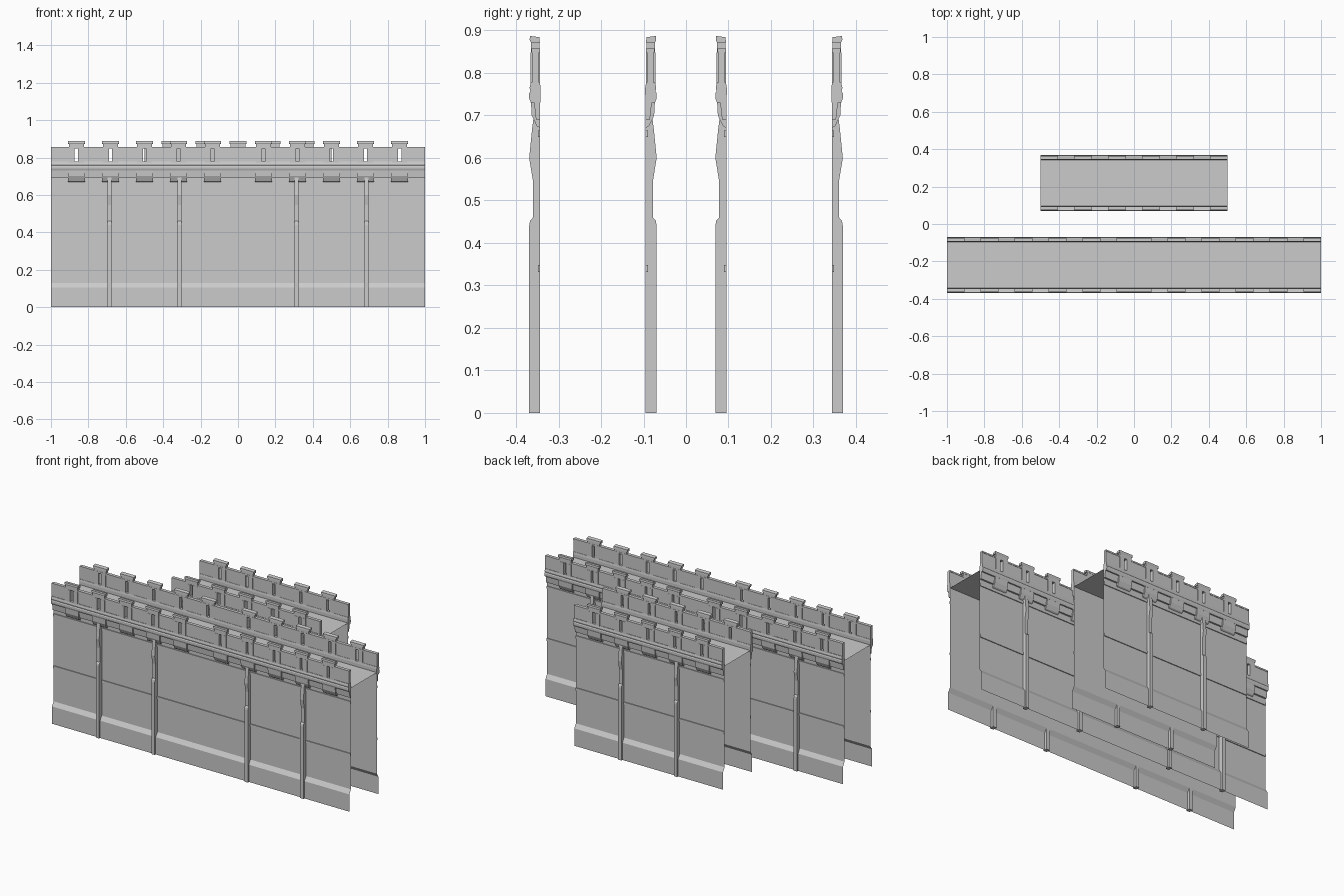
import bpy
import bmesh

old = bpy.data.objects.get("Cube")
if old:
    bpy.data.objects.remove(old, do_unlink=True)

stone = bpy.data.materials.new("grey_stone")
stone.use_nodes = True
GREY = (0.6, 0.6, 0.6, 1)
stone.diffuse_color = GREY
stone.node_tree.nodes["Principled BSDF"].inputs["Base Color"].default_value = GREY

PLANE = 0.124      # distance of each wall face from its wall's centre line
DECK = 0.745       # height of the walkway
SPACING = 0.182    # distance between merlons
SLIT = 0.009       # half width of an arrow slit


class Part:
    """One mesh object; profiles are (outward depth, height) pairs."""

    def __init__(self, name, centre_y, side):
        self.name, self.cy, self.side = name, centre_y, side
        self.bm = bmesh.new()

    def ring(self, profile, x):
        return [self.bm.verts.new((x, self.cy + self.side * (PLANE + d), z))
                for d, z in profile]

    def sheet(self, profile, x0, x1):
        a, b = self.ring(profile, x0), self.ring(profile, x1)
        for i in range(len(a) - 1):
            f = self.bm.faces.new((a[i], b[i], b[i + 1], a[i + 1]))
            if self.side > 0:
                f.normal_flip()

    def prism(self, profile, x0, x1):
        a, b = self.ring(profile, x0), self.ring(profile, x1)
        n = len(a)
        faces = [self.bm.faces.new(a), self.bm.faces.new(b)]
        for i in range(n):
            j = (i + 1) % n
            faces.append(self.bm.faces.new((a[i], a[j], b[j], b[i])))
        bmesh.ops.recalc_face_normals(self.bm, faces=faces)

    def box(self, x0, x1, d0, d1, z0, z1):
        self.prism([(d0, z0), (d1, z0), (d1, z1), (d0, z1)], x0, x1)

    def finish(self):
        mesh = bpy.data.meshes.new(self.name)
        self.bm.to_mesh(mesh)
        self.bm.free()
        mesh.materials.append(stone)
        bpy.context.collection.objects.link(bpy.data.objects.new(self.name, mesh))


WALL = [(0.016, 0), (0.016, 0.105), (0, 0.13), (0, DECK)]
PILASTER = [(0, 0), (0.026, 0), (0.026, 0.44), (0.024, 0.452), (0.017, 0.46),
            (0.017, 0.545), (0.026, 0.60), (0.019, 0.67), (0.015, 0.70), (0, 0.70)]
CORBEL = [(0, 0.67), (0.008, 0.675), (0.02, 0.70), (0.022, 0.735), (0, 0.735)]
SMALL_CORBEL = [(0, 0.69), (0.010, 0.69), (0.015, 0.735), (0, 0.735)]
CORNICE = [(0, 0.73), (0.022, 0.73), (0.026, 0.74), (0.026, 0.752),
           (0.023, 0.757), (0.025, 0.765), (0.022, 0.778), (0.001, 0.778),
           (-0.001, 0.765), (-0.001, 0.75)]
CAP = [(0.001, 0.872), (0.022, 0.872), (0.025, 0.878), (0.024, 0.887), (0.002, 0.884)]


def facade(label, cy, side, sections):
    p = {n: Part(f"{label}_{n}", cy, side) for n in
         ("wall_face", "string_courses", "pilasters", "corbels", "cornice",
          "parapet", "merlons")}
    for c in sections:
        x0, x1 = c - 0.5, c + 0.5
        p["wall_face"].sheet(WALL, x0, x1)
        for z in (0.34, 0.657):
            p["string_courses"].box(x0, x1, 0, 0.005, z - 0.008, z + 0.008)
        for x in (c - 0.187, c + 0.187):
            p["pilasters"].prism(PILASTER, x - 0.011, x + 0.011)
        p["cornice"].prism(CORNICE, x0, x1)

        # Parapet is left open at each arrow slit
        merlons = [c + SPACING * i for i in range(-2, 3)]
        edges = [x0] + [m + s for m in merlons for s in (-SLIT, SLIT)] + [x1]
        for a, b in zip(edges[::2], edges[1::2]):
            p["parapet"].box(a, b, 0.003, 0.019, 0.778, 0.848)
        p["parapet"].box(x0, x1, 0.001, 0.021, 0.848, 0.857)

        # Merlons framing the slits, with projecting caps and corbels below
        for m in merlons:
            for s in (-1, 1):
                a, b = sorted((m + s * SLIT, m + s * 0.04))
                p["merlons"].box(a, b, 0.001, 0.023, 0.77, 0.848)
            p["merlons"].box(m - 0.04, m + 0.04, 0.002, 0.022, 0.848, 0.873)
            p["merlons"].prism(CAP, m - 0.046, m + 0.046)
            p["corbels"].prism(CORBEL, m - 0.045, m + 0.045)
        for i in range(-3, 3):
            g = c + SPACING * (i + 0.5)
            a, b = max(x0, g - 0.046), min(x1, g + 0.046)
            p["corbels"].prism(SMALL_CORBEL, a, b)
    for part in p.values():
        part.finish()


def rampart(label, cy, sections):
    facade(f"{label}_front", cy, -1, sections)
    facade(f"{label}_back", cy, 1, sections)
    # Walkway between the two faces
    deck = Part(f"{label}_walkway", cy, 1)
    for c in sections:
        deck.sheet([(0, DECK), (-2 * PLANE, DECK)], c - 0.5, c + 0.5)
    bmesh.ops.reverse_faces(deck.bm, faces=[f for f in deck.bm.faces
                                            if (f.normal_update() or f.normal.z < 0)])
    deck.finish()


rampart("long_rampart", -0.219, (-0.5, 0.5))
rampart("short_rampart", 0.219, (0,))
